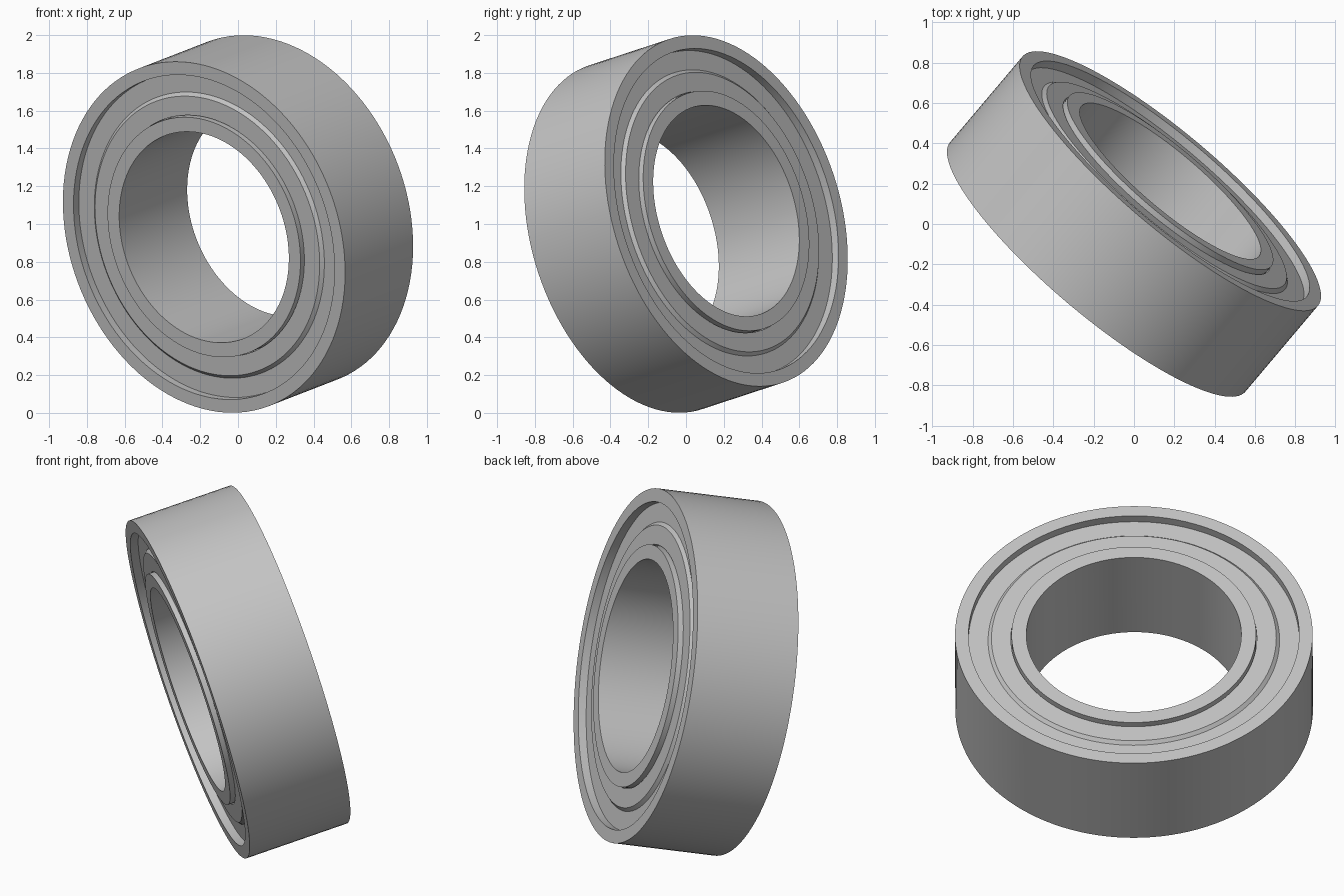
import bpy, math
from mathutils import Vector

cube = bpy.data.objects.get("Cube")
if cube:
    bpy.data.objects.remove(cube)

STEPS = 120
AXIS = Vector((0.626, 0.741, 0.243)).normalized()
HALF = 0.2875              # half width of the bearing
OUTER, BORE = 0.958, 0.576
LIP, SHOULDER = 0.886, 0.655

steel = bpy.data.materials.new("grey steel")
steel.use_nodes = True
GREY = (0.55, 0.55, 0.55, 1)
steel.diffuse_color = GREY
steel.node_tree.nodes["Principled BSDF"].inputs["Base Color"].default_value = GREY


def ring(name, section):
    """Revolve a closed (radius, height) section around the tilted axis."""
    n = len(section)
    verts, faces = [], []
    for i in range(STEPS):
        a = math.tau * i / STEPS
        verts += [(r * math.cos(a), r * math.sin(a), h) for r, h in section]
        j = (i + 1) % STEPS
        for k in range(n):
            m = (k + 1) % n
            faces.append((i * n + k, j * n + k, j * n + m, i * n + m))
    mesh = bpy.data.meshes.new(name)
    mesh.from_pydata(verts, [], faces)
    mesh.materials.append(steel)
    obj = bpy.data.objects.new(name, mesh)
    bpy.context.collection.objects.link(obj)
    obj.rotation_mode = 'QUATERNION'
    obj.rotation_quaternion = AXIS.to_track_quat('Z', 'Y')
    obj.location = (0, 0, 1)
    bpy.ops.object.select_all(action='DESELECT')
    obj.select_set(True)
    bpy.context.view_layer.objects.active = obj
    bpy.ops.object.mode_set(mode='EDIT')
    bpy.ops.mesh.select_all(action='SELECT')
    bpy.ops.mesh.normals_make_consistent(inside=False)
    bpy.ops.object.mode_set(mode='OBJECT')
    bpy.ops.object.shade_smooth_by_angle(angle=math.radians(25))


# Outer and inner races
ring("outer_race", [(LIP, -HALF), (OUTER, -HALF), (OUTER, HALF), (LIP, HALF)])
ring("inner_race", [(BORE, -HALF), (SHOULDER, -HALF), (SHOULDER, HALF), (BORE, HALF)])

# Recessed shields with a raised, sloped inner step, one on each side
low, high, back = HALF - 0.045, HALF - 0.028, HALF - 0.09
profile = [(LIP, back), (LIP, low), (0.781, low), (0.763, high),
           (SHOULDER + 0.004, high), (SHOULDER + 0.004, back)]
for name, side in (("back_shield", 1), ("front_shield", -1)):
    ring(name, [(r, side * h) for r, h in profile])
